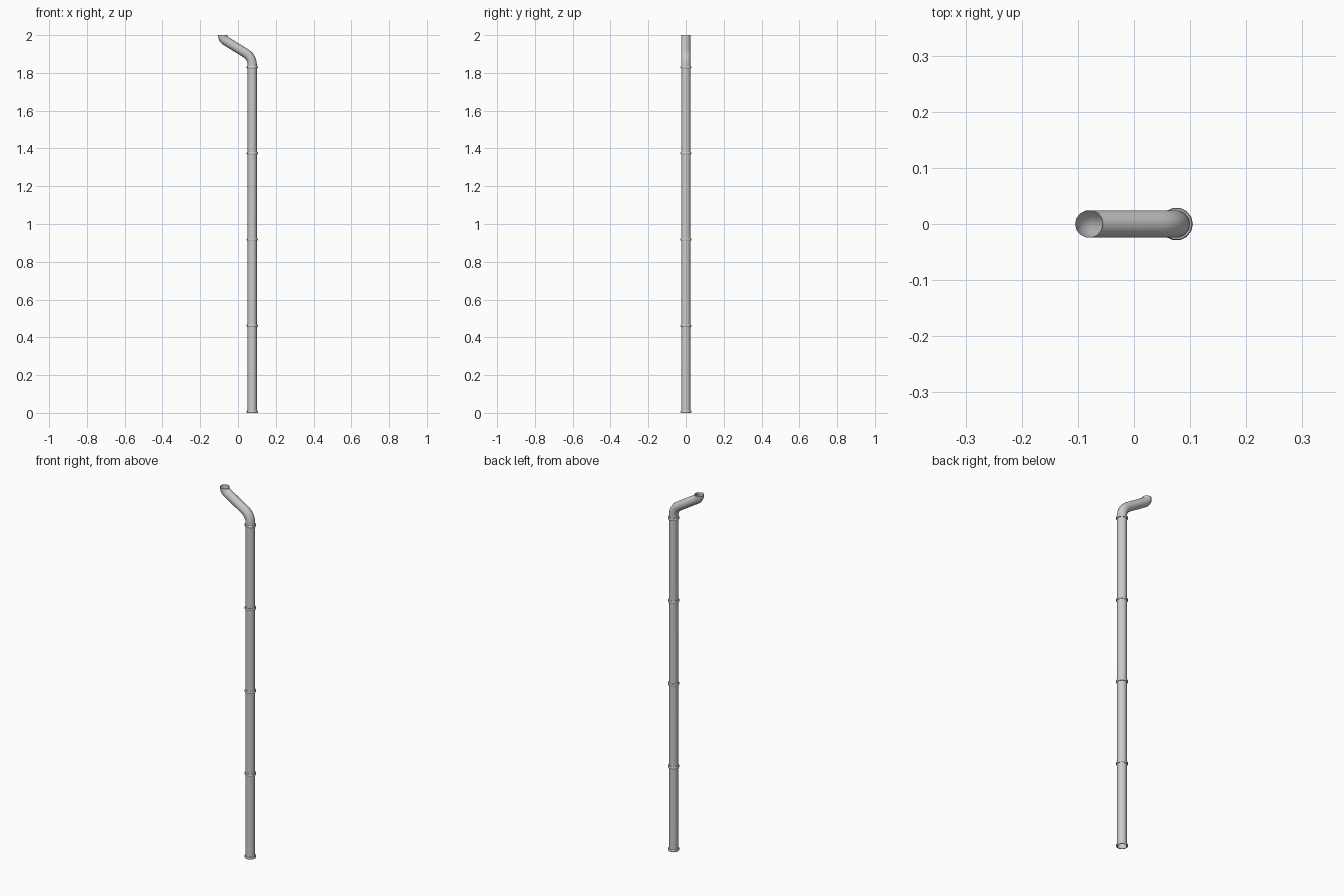
import bpy, bmesh, math
from mathutils import Vector

if "Cube" in bpy.data.objects:
    bpy.data.objects.remove(bpy.data.objects["Cube"])

SIDES = 14
R = 0.0245
PX = 0.0755      # x of the main pipe
TX = -0.0805     # x of the top outlet


def make_object(name, bm):
    bmesh.ops.recalc_face_normals(bm, faces=bm.faces[:])
    mesh = bpy.data.meshes.new(name)
    bm.to_mesh(mesh)
    bm.free()
    ob = bpy.data.objects.new(name, mesh)
    bpy.context.collection.objects.link(ob)
    bpy.context.view_layer.objects.active = ob
    ob.select_set(True)
    bpy.ops.object.shade_smooth_by_angle(angle=math.radians(50))
    ob.select_set(False)
    return ob


def bridge(bm, rings, closed=False):
    pairs = list(zip(rings, rings[1:]))
    if closed:
        pairs.append((rings[-1], rings[0]))
    for a, b in pairs:
        n = len(a)
        for i in range(n):
            j = (i + 1) % n
            bm.faces.new((a[i], a[j], b[j], b[i]))


def fillet(corner, before, after, cut, steps=6):
    """Round a path corner with a quadratic arc."""
    a = corner + (before - corner).normalized() * cut
    b = corner + (after - corner).normalized() * cut
    return [a * (1 - t) ** 2 + corner * 2 * t * (1 - t) + b * t * t
            for t in (k / steps for k in range(steps + 1))]


# Pipe: open tube swept along an offset path in the xz plane
start, low = Vector((PX, 0, 0)), Vector((PX, 0, 1.883))
high, end = Vector((TX, 0, 1.979)), Vector((TX, 0, 2.0))
path = ([start] + fillet(low, start, high, 0.042)
        + fillet(high, low, end, 0.018) + [end])
bm = bmesh.new()
rings = []
for i, p in enumerate(path):
    t = (path[min(i + 1, len(path) - 1)] - path[max(i - 1, 0)]).normalized()
    if i in (0, len(path) - 1):
        t = Vector((0, 0, 1))
    side = Vector((t.z, 0, -t.x))
    rings.append([bm.verts.new(p + side * R * math.cos(a) + Vector((0, R * math.sin(a), 0)))
                  for a in (2 * math.pi * k / SIDES for k in range(SIDES))])
bridge(bm, rings)
make_object("drain_pipe", bm)

# Joint collars: thin rounded rings around the pipe
profile = [(R - 0.001, -0.006), (R + 0.003, -0.006), (R + 0.005, -0.003),
           (R + 0.005, 0.003), (R + 0.003, 0.006), (R - 0.001, 0.006)]
for n in range(5):
    z = 0.006 + n * 0.456
    bm = bmesh.new()
    loops = [[bm.verts.new((PX + r * math.cos(a), r * math.sin(a), z + h))
              for a in (2 * math.pi * k / SIDES for k in range(SIDES))]
             for r, h in profile]
    bridge(bm, loops, closed=True)
    make_object(f"joint_collar_{n + 1}", bm)
